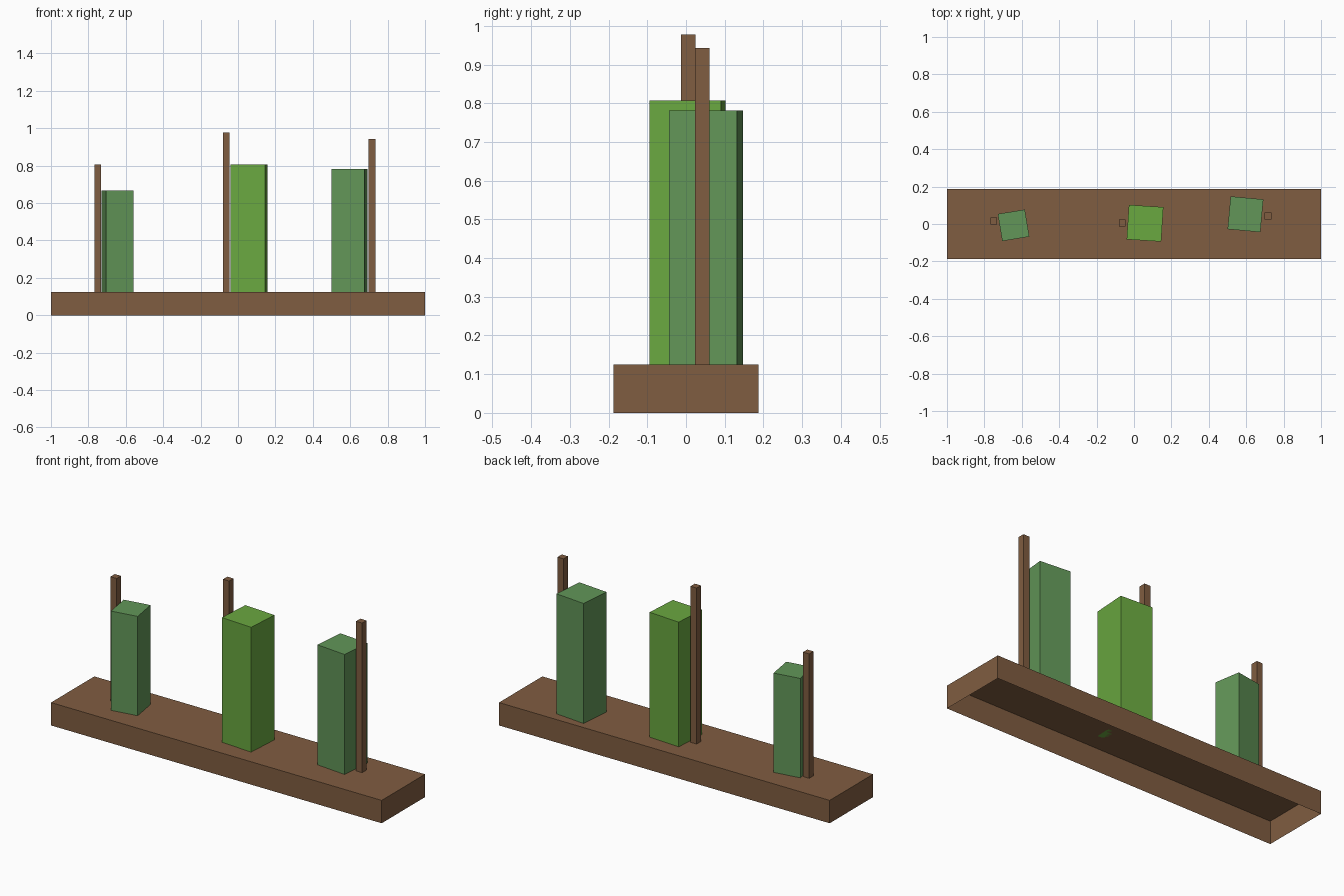
import bpy, bmesh, math
from mathutils import Matrix

cube = bpy.data.objects.get("Cube")
if cube:
    bpy.data.objects.remove(cube, do_unlink=True)


def make_material(name, rgb):
    """Flat material from an sRGB 0-255 colour."""
    linear = [((c / 255 + 0.055) / 1.055) ** 2.4 for c in rgb]
    mat = bpy.data.materials.new(name)
    mat.use_nodes = True
    mat.diffuse_color = (*linear, 1)
    mat.node_tree.nodes["Principled BSDF"].inputs["Base Color"].default_value = (*linear, 1)
    return mat


brown = make_material("earth brown", (128, 93, 65))
dull_green = make_material("leaf green", (98, 150, 88))
bright_green = make_material("bright green", (106, 168, 64))


def make_box(name, mat, x, y, width, depth, bottom, top, angle=0, open_bottom=False):
    """Upright box turned about its own vertical axis."""
    bm = bmesh.new()
    bmesh.ops.create_cube(bm, size=1, matrix=Matrix.Diagonal((width, depth, top - bottom, 1)))
    if open_bottom:
        under = [f for f in bm.faces if f.normal.z < -0.9]
        bmesh.ops.delete(bm, geom=under, context='FACES')
    mesh = bpy.data.meshes.new(name)
    bm.to_mesh(mesh)
    bm.free()
    mesh.materials.append(mat)
    obj = bpy.data.objects.new(name, mesh)
    obj.location = (x, y, (bottom + top) / 2)
    obj.rotation_euler.z = math.radians(angle)
    bpy.context.collection.objects.link(obj)
    return obj


# Planting bed, hollow underneath
BED_TOP = 0.125
make_box("bed", brown, 0, 0, 2, 0.374, 0, BED_TOP, open_bottom=True)

# Plants: side, material, x, y, size, top, turn; then stake x, y, top
rows = [
    ("right", dull_green, -0.644, -0.007, 0.147, 0.668, 9.4, -0.75, 0.015, 0.805),
    ("middle", bright_green, 0.059, 0.004, 0.185, 0.807, -3.7, -0.063, 0.006, 0.978),
    ("left", dull_green, 0.596, 0.052, 0.176, 0.781, -5.3, 0.716, 0.042, 0.943),
]
for side, mat, px, py, size, top, turn, sx, sy, stake_top in rows:
    make_box(side + "_plant", mat, px, py, size, size, BED_TOP, top, turn)
    make_box(side + "_stake", brown, sx, sy, 0.037, 0.037, BED_TOP, stake_top)
